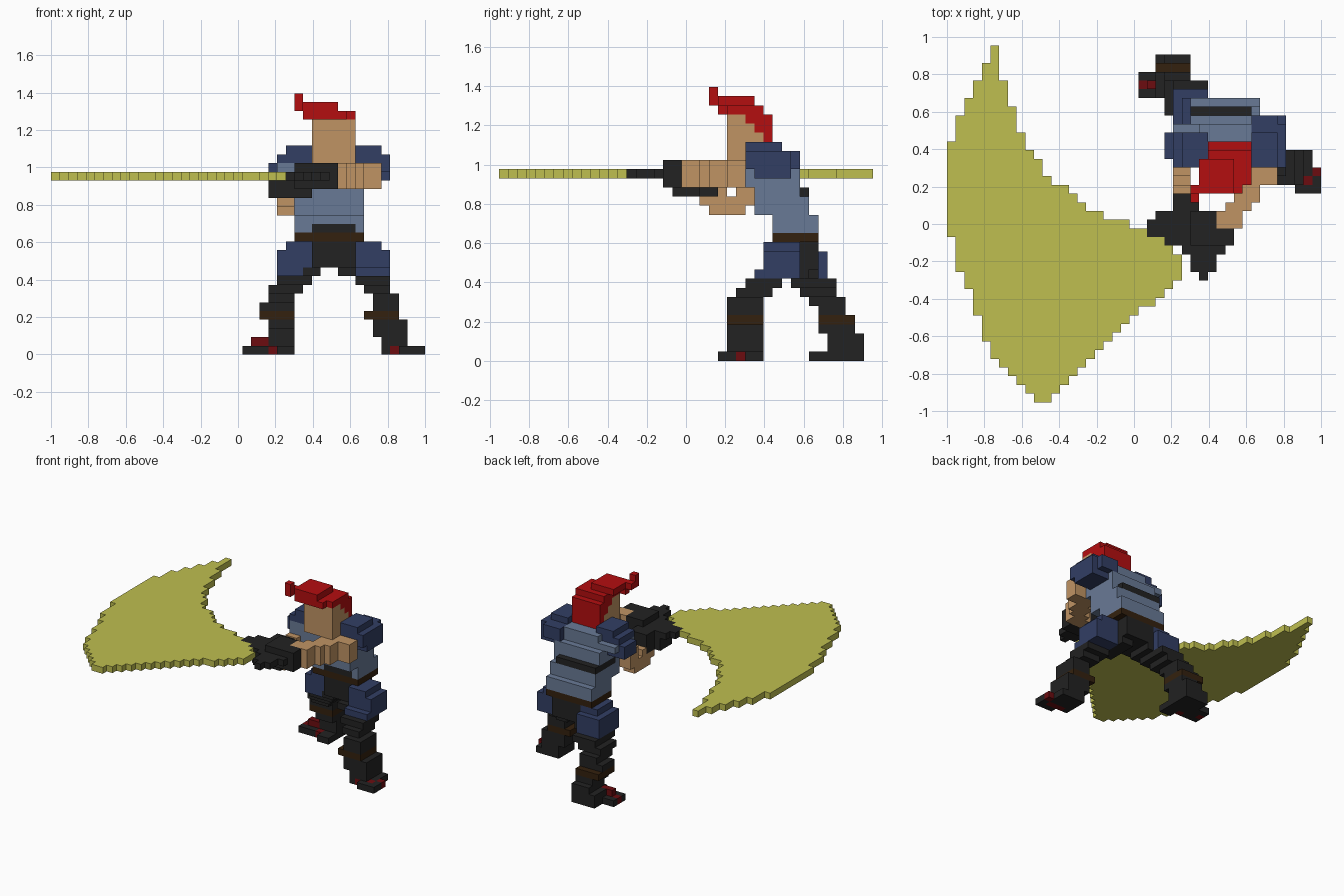
import bpy
import bmesh
from mathutils import Vector

cube = bpy.data.objects.get("Cube")
if cube:
    bpy.data.objects.remove(cube, do_unlink=True)

CELL = 2 / 43
ORIGIN = Vector((-1, -20.5 * CELL, 0))
taken = set()


def material(name, rgb):
    linear = [(c / 255 / 12.92) if c < 11 else ((c / 255 + 0.055) / 1.055) ** 2.4 for c in rgb]
    mat = bpy.data.materials.new(name)
    mat.use_nodes = True
    mat.diffuse_color = (*linear, 1)
    bsdf = next(n for n in mat.node_tree.nodes if n.type == "BSDF_PRINCIPLED")
    bsdf.inputs["Base Color"].default_value = (*linear, 1)
    return mat


olive = material("olive_blade", (191, 191, 80))
red = material("hair_red", (180, 14, 16))
skin = material("skin", (192, 148, 100))
navy = material("navy_cloth", (50, 62, 100))
blue = material("pale_blue_cloth", (105, 122, 150))
black = material("black_leather", (34, 34, 34))
brown = material("brown_leather", (52, 33, 14))
maroon = material("maroon_trim", (108, 12, 16))


def box(x0, x1, y0, y1, z0, z1):
    """Grid cells of an inclusive block."""
    return {(x, y, z) for x in range(x0, x1 + 1)
            for y in range(y0, y1 + 1) for z in range(z0, z1 + 1)}


def blocks(*bounds):
    return set().union(*(box(*b) for b in bounds))


def stack(start, *rows):
    """One flat block per layer, rising from the start layer."""
    return blocks(*((*row, start + n, start + n) for n, row in enumerate(rows)))


def part(name, mat, cells):
    """Turn the free cells into one closed, blocky mesh."""
    cells = set(cells) - taken
    taken.update(cells)
    bm = bmesh.new()
    corners = {}

    def corner(p):
        key = tuple(round(c) for c in p)
        if key not in corners:
            corners[key] = bm.verts.new(ORIGIN + Vector(key) * CELL)
        return corners[key]

    for cell in sorted(cells):
        middle = Vector(cell) + Vector((0.5, 0.5, 0.5))
        for axis in range(3):
            e, u, w = (Vector([float(i == (axis + n) % 3) for i in range(3)]) / 2
                       for n in range(3))
            for side in (-1, 1):
                beyond = list(cell)
                beyond[axis] += side
                if tuple(beyond) in cells:
                    continue
                c = middle + e * side
                quad = [corner(p) for p in (c - u - w, c + u - w, c + u + w, c - u + w)]
                bm.faces.new(quad[::side])
    bmesh.ops.dissolve_limit(bm, angle_limit=0.01, verts=bm.verts[:], edges=bm.edges[:])
    mesh = bpy.data.meshes.new(name)
    bm.to_mesh(mesh)
    bm.free()
    mesh.materials.append(mat)
    obj = bpy.data.objects.new(name, mesh)
    bpy.context.scene.collection.objects.link(obj)


# Head and swept hair
part("hair", red, blocks(
    (28, 28, 23, 23, 28, 29), (28, 28, 24, 24, 28, 28),
    (29, 32, 24, 27, 28, 28), (29, 33, 24, 24, 27, 27),
    (30, 34, 25, 28, 27, 27), (30, 34, 27, 29, 26, 26),
    (30, 34, 28, 29, 25, 25), (30, 34, 29, 29, 22, 24)))
part("head", skin, box(30, 34, 25, 28, 22, 26))

# Gloves, grip and forearms
part("left_glove", black, blocks(
    (28, 32, 18, 19, 19, 21), (28, 30, 20, 21, 19, 21)))
part("right_glove", black, blocks(
    (26, 28, 21, 23, 18, 20), (25, 29, 19, 21, 18, 20)))
part("sword_grip", black, blocks(
    (23, 25, 19, 20, 20, 20), (24, 26, 21, 21, 20, 20), (25, 31, 18, 18, 20, 20),
    (27, 31, 17, 17, 20, 20), (28, 30, 15, 16, 20, 20), (29, 29, 14, 14, 20, 20)))
left_arm = set()
for n, (x0, x1) in enumerate([(31, 33), (31, 33), (32, 34), (33, 35), (33, 35), (34, 37), (34, 37)]):
    left_arm |= box(x0, x1, 20 + n, 20 + n, 19, 21)
part("left_forearm", skin, left_arm)
part("right_forearm", skin, blocks(
    (26, 27, 23, 26, 16, 16), (26, 27, 22, 27, 17, 17),
    (26, 27, 22, 24, 18, 18), (26, 27, 26, 27, 18, 19)))

# Crescent blade, filled column by column
lower = [19, 15, 13, 10, 7, 5, 4, 3, 2, 1, 0, 0] + [1 + round(0.95 * n) for n in range(15)]
upper = [29, 32, 34, 36, 38, 40, 36, 33, 30, 28, 27, 25, 24, 24, 23, 22,
         21, 21, 20, 20, 20, 19, 19, 18, 18, 17, 16]
blade = set()
for x, (lo, hi) in enumerate(zip(lower, upper)):
    blade |= box(x, x, lo, hi, 20, 20)
part("blade", olive, blade)

# Shoulder pads
part("right_shoulder", navy, blocks(
    (27, 29, 27, 30, 23, 23), (26, 29, 27, 30, 22, 22), (25, 27, 28, 30, 20, 21)))
part("left_shoulder", navy, blocks(
    (35, 37, 27, 30, 23, 23), (35, 38, 27, 31, 21, 22),
    (35, 38, 28, 31, 20, 20), (35, 37, 32, 32, 21, 22)))

# Torso leaning forward, with sash and belt
part("sash", black, box(28, 34, 29, 33, 18, 18))
part("belt_buckle", black, box(30, 34, 30, 30, 14, 14))
part("torso", blue, blocks(
    (28, 35, 30, 34, 14, 15), (28, 35, 28, 33, 16, 17), (28, 35, 28, 32, 18, 18),
    (28, 35, 27, 32, 19, 20), (26, 34, 27, 31, 21, 21), (26, 28, 27, 28, 20, 20),
    (29, 34, 27, 31, 22, 22)))
part("belt", brown, box(28, 35, 30, 34, 13, 13))
part("hips", black, blocks(
    (30, 34, 30, 34, 10, 12), (29, 30, 31, 34, 9, 9), (33, 34, 29, 33, 9, 9)))

# Baggy thighs
part("right_thigh", navy, blocks(
    (27, 29, 31, 34, 12, 12), (26, 29, 31, 35, 9, 11)))
part("left_thigh", navy, blocks(
    (35, 37, 29, 32, 12, 12), (35, 38, 29, 32, 10, 11), (35, 38, 28, 32, 9, 9)))

# Shin straps and shoe trim
part("right_strap", brown, box(24, 27, 35, 38, 4, 4))
part("left_strap", brown, box(36, 39, 25, 28, 4, 4))
part("right_shoe_trim", maroon, blocks(
    (23, 24, 36, 36, 1, 1), (22, 22, 36, 36, 0, 0), (25, 25, 35, 35, 0, 0)))
part("left_shoe_trim", maroon, blocks(
    (39, 41, 25, 25, 0, 0), (42, 42, 26, 26, 0, 0)))

# Boots, one block per layer from the sole up
part("right_boot", black, stack(
    0, (24, 27, 35, 39), (24, 27, 36, 39), (25, 27, 36, 39), (25, 27, 35, 38),
    (25, 27, 35, 38), (24, 27, 35, 37), (25, 27, 34, 37), (25, 28, 33, 36),
    (26, 29, 32, 36)) | box(22, 23, 35, 37, 0, 0) | box(26, 27, 34, 34, 0, 0))
part("left_boot", black, stack(
    0, (38, 41, 25, 28), (38, 40, 25, 28), (37, 40, 25, 28), (37, 40, 25, 28),
    (37, 39, 25, 28), (37, 39, 25, 28), (37, 39, 25, 28), (36, 38, 26, 29),
    (35, 38, 27, 30)) | box(40, 42, 24, 25, 0, 0))
